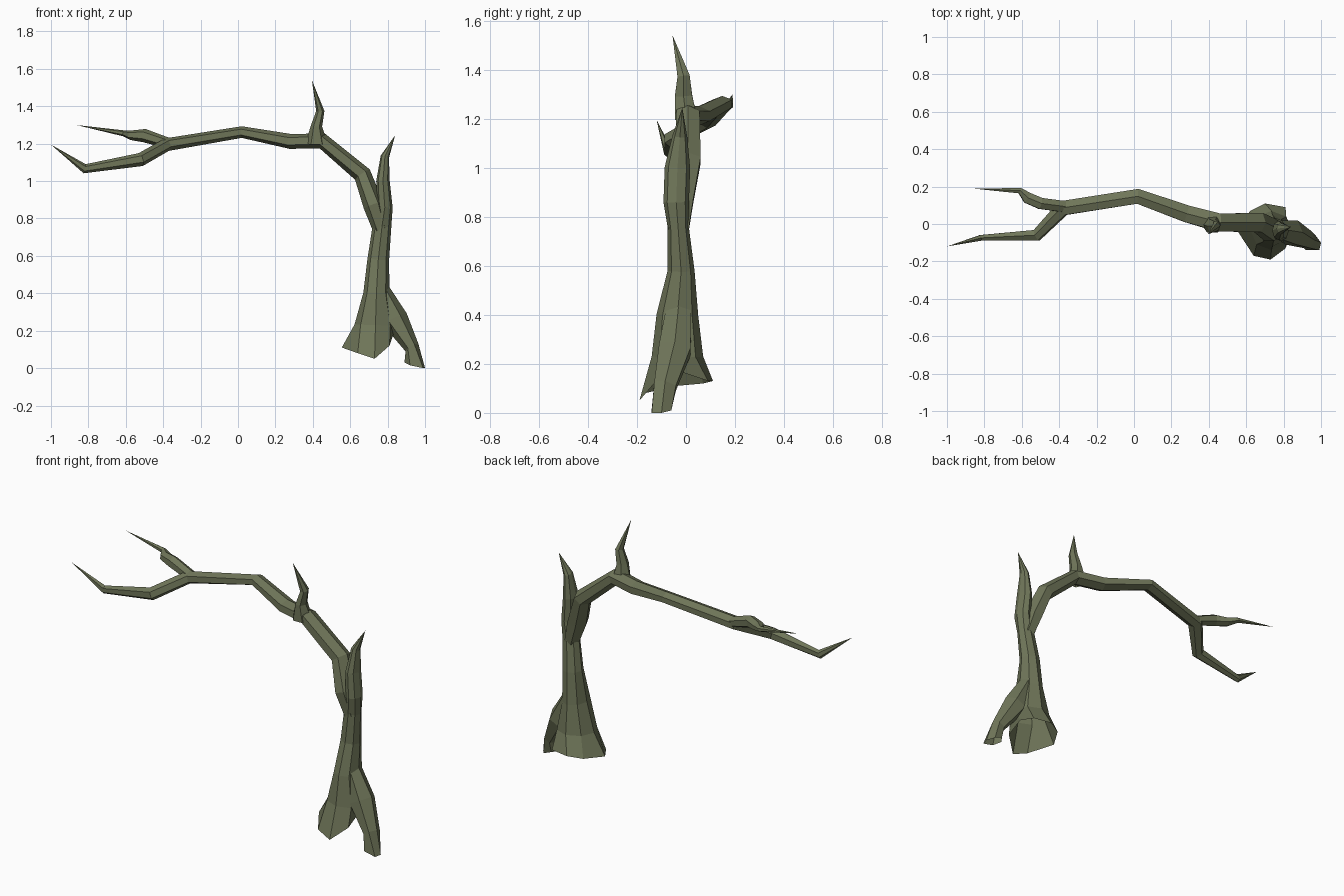
import bpy, bmesh, math
from mathutils import Vector

bark = bpy.data.materials.new("bark")
bark.diffuse_color = (0.16, 0.18, 0.10, 1)


def limb(name, path, sides=6, start=None, end=None):
    """Tapered tube. Path rows: x, y, z, half thickness, half width along y.
    Zero thickness makes a point; start / end are optional explicit rings."""
    centres = [Vector(p[:3]) for p in path]
    bm = bmesh.new()
    rings = []
    if start:
        rings.append([bm.verts.new(p) for p in start])
    for i, (x, y, z, rn, ry) in enumerate(path):
        c = centres[i]
        if rn == 0:
            rings.append([bm.verts.new(c)])
            continue
        t = Vector((0, 0, 0))
        if i > 0:
            t += (c - centres[i - 1]).normalized()
        if i < len(path) - 1:
            t += (centres[i + 1] - c).normalized()
        t.normalize()
        b = (Vector((0, 1, 0)) - t * t.y).normalized()
        n = b.cross(t)
        fit = 1 / 0.866 if sides == 6 else 1
        ring = []
        for k in range(sides):
            a = 2 * math.pi * k / sides
            ring.append(bm.verts.new(c + n * rn * math.cos(a) + b * ry * fit * math.sin(a)))
        rings.append(ring)
    if end:
        rings.append([bm.verts.new(p) for p in end])
    for lo, hi in zip(rings, rings[1:]):
        for k in range(sides):
            j = (k + 1) % sides
            if len(hi) == 1:
                bm.faces.new((lo[k], lo[j], hi[0]))
            else:
                bm.faces.new((lo[k], lo[j], hi[j], hi[k]))
    bmesh.ops.recalc_face_normals(bm, faces=bm.faces)
    me = bpy.data.meshes.new(name)
    bm.to_mesh(me)
    bm.free()
    me.materials.append(bark)
    ob = bpy.data.objects.new(name, me)
    bpy.context.collection.objects.link(ob)
    return ob


# Trunk: hollow flared foot, narrowing to the upright spike
limb("trunk", [
    (0.735, -0.035, 0.23, 0.112, 0.105),
    (0.74, -0.035, 0.40, 0.07, 0.085),
    (0.75, -0.02, 0.58, 0.058, 0.055),
    (0.77, -0.032, 0.76, 0.05, 0.043),
    (0.785, -0.04, 0.86, 0.042, 0.052),
    (0.775, -0.035, 1.00, 0.036, 0.052),
    (0.785, -0.025, 1.13, 0.023, 0.03),
    (0.84, -0.015, 1.245, 0, 0)], sides=8,
    start=[(0.81, -0.03, 0.17), (0.81, 0.09, 0.13), (0.70, 0.11, 0.13), (0.62, 0.07, 0.12),
           (0.555, -0.04, 0.11), (0.64, -0.17, 0.08), (0.73, -0.19, 0.05), (0.81, -0.13, 0.12)])

# Side root reaching the ground
limb("root", [
    (0.765, -0.03, 0.42, 0.045, 0.05),
    (0.84, -0.045, 0.26, 0.07, 0.065),
    (0.93, -0.085, 0.11, 0.04, 0.045)],
    end=[(0.89, -0.10, 0.03), (0.92, -0.06, 0.03), (0.97, -0.06, 0.01),
         (1.0, -0.10, 0.0), (0.99, -0.14, 0.0), (0.92, -0.14, 0.015)])

# Long arching bough, continuing into the lower fork
limb("bough", [
    (0.765, -0.03, 0.74, 0.043, 0.04),
    (0.725, -0.03, 0.87, 0.055, 0.06),
    (0.665, 0.008, 1.035, 0.048, 0.052),
    (0.45, 0.008, 1.215, 0.042, 0.048),
    (0.28, 0.055, 1.212, 0.04, 0.045),
    (0.02, 0.148, 1.262, 0.031, 0.04),
    (-0.38, 0.085, 1.195, 0.035, 0.04),
    (-0.52, -0.06, 1.115, 0.036, 0.03),
    (-0.82, -0.074, 1.066, 0.025, 0.015),
    (-1.0, -0.12, 1.195, 0, 0)])

# Upper fork
limb("upper_fork", [
    (-0.35, 0.09, 1.195, 0.028, 0.03),
    (-0.50, 0.11, 1.243, 0.036, 0.03),
    (-0.57, 0.14, 1.245, 0.026, 0.03),
    (-0.61, 0.178, 1.255, 0.016, 0.015),
    (-0.865, 0.19, 1.30, 0, 0)])

# Twig on top of the bough
limb("top_twig", [
    (0.42, 0.0, 1.20, 0.06, 0.045),
    (0.42, -0.01, 1.295, 0.03, 0.035),
    (0.44, -0.01, 1.375, 0.022, 0.025),
    (0.395, -0.055, 1.54, 0, 0)])
